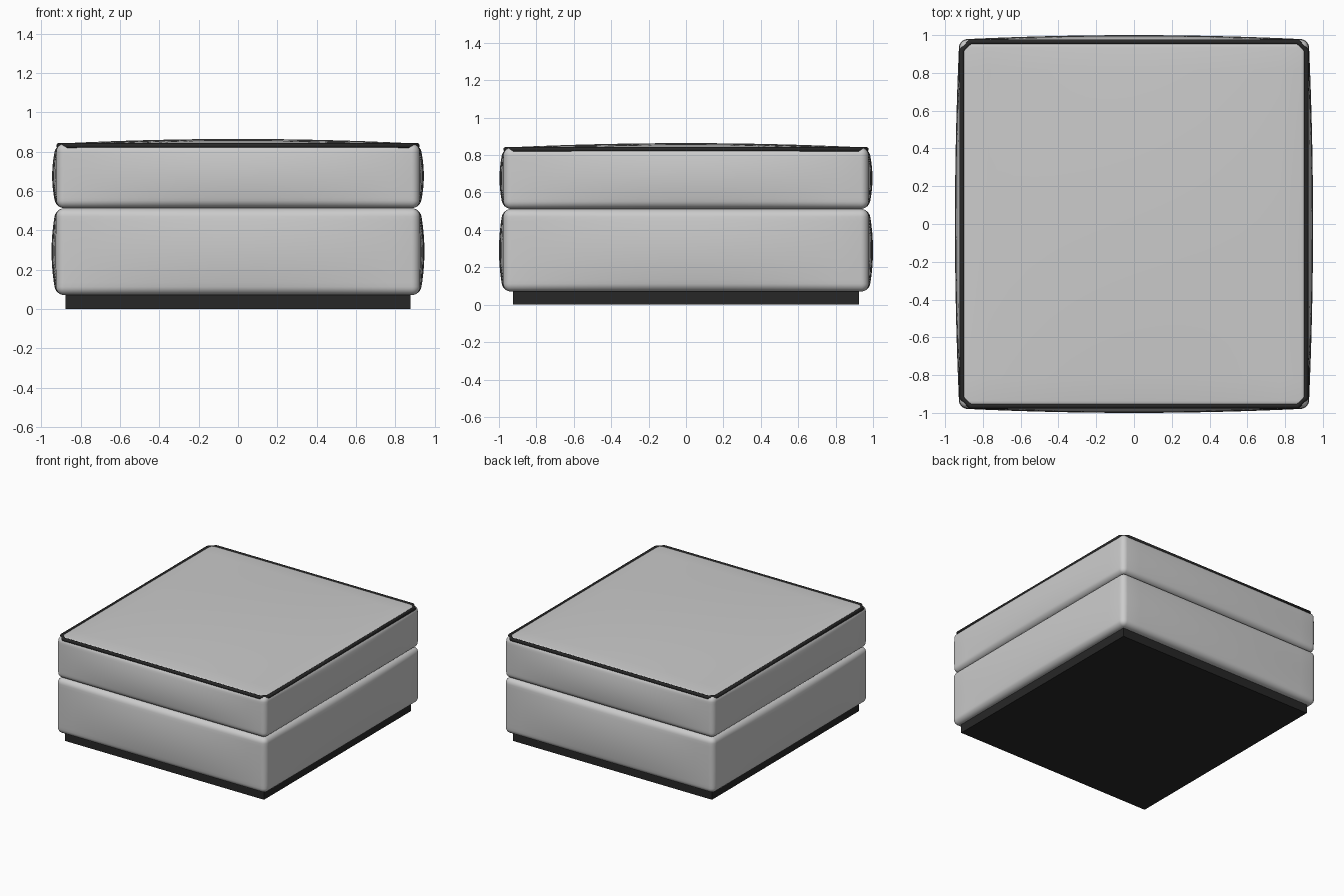
import bpy, bmesh
from mathutils import Vector

if "Cube" in bpy.data.objects:
    bpy.data.objects.remove(bpy.data.objects["Cube"])

dark = bpy.data.materials.new("dark_trim")
dark.diffuse_color = (0.02, 0.02, 0.02, 1)
dark.use_nodes = True
dark.node_tree.nodes["Principled BSDF"].inputs["Base Color"].default_value = dark.diffuse_color


def cushion(name, half, z0, z1, r, bulge, top_bulge):
    """Rounded box whose sides (and optionally top) swell outwards."""
    h = Vector((half[0], half[1], (z1 - z0) / 2))
    n, k = 24, 4                      # segments per side, segments in each rounded edge
    bm = bmesh.new()
    bmesh.ops.create_cube(bm, size=2)
    bmesh.ops.subdivide_edges(bm, edges=bm.edges[:], cuts=n - 1, use_grid_fill=True)

    def remap(u, size):
        i = round((u + 1) / 2 * n)
        inner = size - r
        if i < k:
            return -size + r * i / k
        if i > n - k:
            return size - r * (n - i) / k
        return -inner + 2 * inner * (i - k) / (n - 2 * k)

    for v in bm.verts:
        p = Vector([remap(v.co[a], h[a]) for a in range(3)])
        core = Vector([max(-(h[a] - r), min(h[a] - r, p[a])) for a in range(3)])
        p = core + (p - core).normalized() * r
        q = [p[a] / h[a] for a in range(3)]
        f = [max(0, 1 - t * t) for t in q]
        p.x += bulge * q[0] * f[1] * f[2]
        p.y += bulge * q[1] * f[0] * f[2]
        if q[2] > 0:
            p.z += top_bulge * q[2] * f[0] * f[1]
        v.co = p + Vector((0, 0, (z0 + z1) / 2))
    bmesh.ops.recalc_face_normals(bm, faces=bm.faces[:])
    for f in bm.faces:
        f.smooth = True
    me = bpy.data.meshes.new(name)
    bm.to_mesh(me)
    bm.free()
    ob = bpy.data.objects.new(name, me)
    bpy.context.collection.objects.link(ob)
    return ob


# Plinth
bpy.ops.mesh.primitive_cube_add(size=1, location=(0, 0, 0.0375))
plinth = bpy.context.object
plinth.name = "plinth"
plinth.scale = (1.755, 1.85, 0.075)
plinth.data.materials.append(dark)

# Two stacked cushions
cushion("lower_body", (0.925, 0.977), 0.07, 0.512, 0.042, 0.023, 0.0)
cushion("seat_cushion", (0.923, 0.975), 0.512, 0.84, 0.04, 0.022, 0.024)

# Piping around the top edge, with clipped corners
x, y, c = 0.911, 0.964, 0.045
pts = [(x, -y + c), (x, y - c), (x - c, y), (-x + c, y),
       (-x, y - c), (-x, -y + c), (-x + c, -y), (x - c, -y)]
cu = bpy.data.curves.new("top_piping", "CURVE")
cu.dimensions = "3D"
cu.bevel_depth = 0.014
cu.bevel_resolution = 2
sp = cu.splines.new("POLY")
sp.points.add(len(pts) - 1)
for p, (px, py) in zip(sp.points, pts):
    p.co = (px, py, 0.83, 1)
sp.use_cyclic_u = True
cu.materials.append(dark)
bpy.context.collection.objects.link(bpy.data.objects.new("top_piping", cu))
